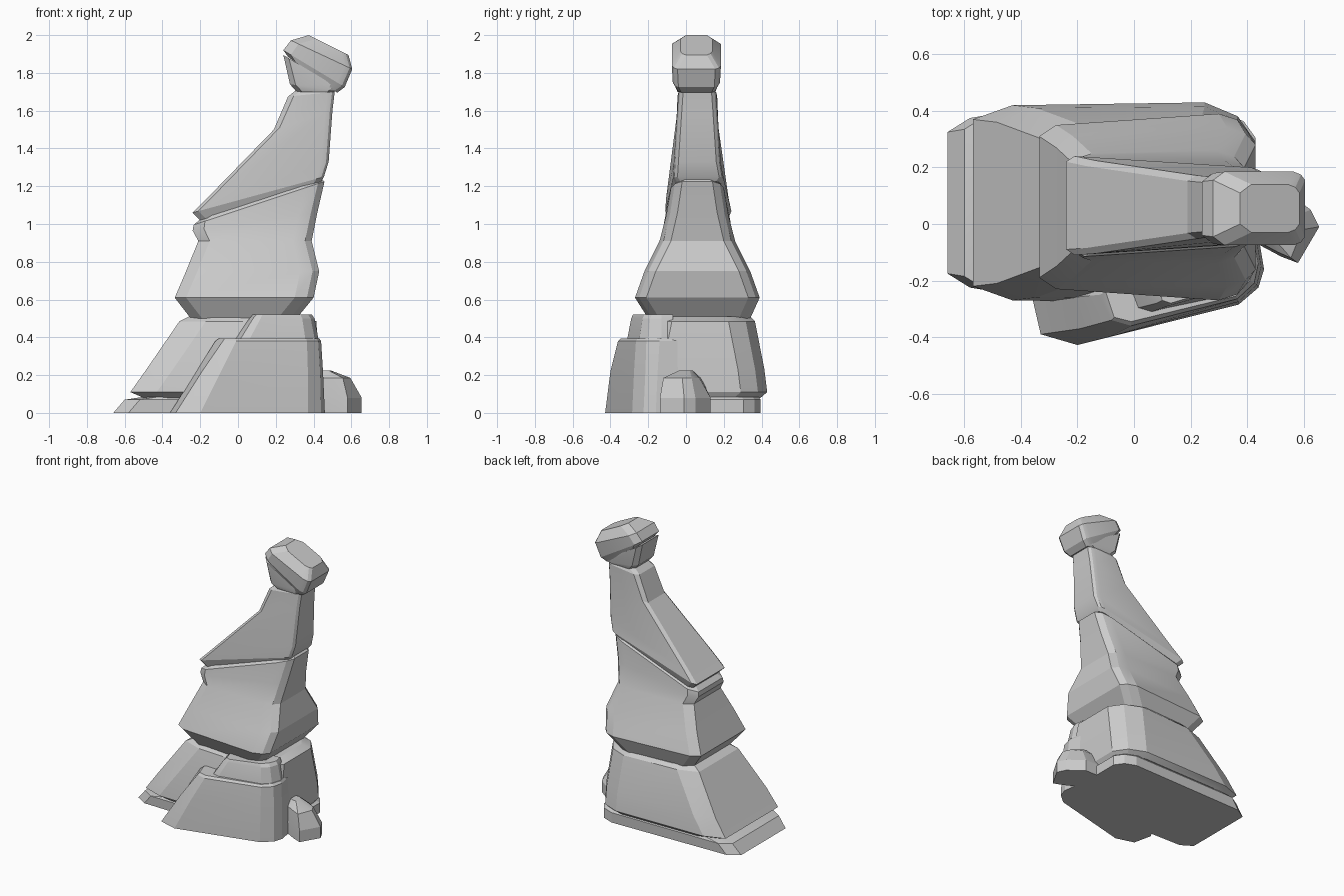
import bpy, bmesh
from math import radians


def skin(name, rings):
    """Bridge equal-length point rings bottom to top and cap both ends."""
    bm = bmesh.new()
    loops = [[bm.verts.new(p) for p in r] for r in rings]
    n = len(loops[0])
    for a, b in zip(loops, loops[1:]):
        for i in range(n):
            j = (i + 1) % n
            bm.faces.new((a[i], a[j], b[j], b[i]))
    bm.faces.new(loops[0][::-1])
    bm.faces.new(loops[-1])
    bmesh.ops.recalc_face_normals(bm, faces=bm.faces)
    me = bpy.data.meshes.new(name)
    bm.to_mesh(me)
    bm.free()
    ob = bpy.data.objects.new(name, me)
    bpy.context.collection.objects.link(ob)
    bpy.ops.object.select_all(action='DESELECT')
    ob.select_set(True)
    bpy.context.view_layer.objects.active = ob
    bpy.ops.object.shade_smooth_by_angle(angle=radians(20))


def ring(lx, lz, rx, rz, hl, hr, cy, cl, cr):
    """Tilted rectangle with cut left corners and rounded right corners.
    hl, hr: half depths; cl, cr: corner cuts (along, across)."""
    w = rx - lx
    half = [(0, hl - cl[1]), (cl[0] / w, hl), (1 - cr[0] / w, hr),
            (1 - cr[0] * .35 / w, hr - cr[1] * .35), (1, hr - cr[1])]
    pts = [(t, -h) for t, h in half] + [(t, h) for t, h in reversed(half)]
    return [(lx + t * w, cy + h, lz + t * (rz - lz)) for t, h in pts]


def strata(name, rows, cy, cl, cr):
    skin(name, [ring(*r[:6], r[6] if len(r) > 6 else cy, cl, cr) for r in rows])


def flat(name, layers):
    """Skin horizontal outlines given as (z, [(x, y), ...])."""
    skin(name, [[(x, y, z) for x, y in pts] for z, pts in layers])


# Foot slab and lower block
strata("foot_slab", [
    (-.66, 0, .43, 0, .30, .32, .075),
    (-.60, .07, .43, .07, .31, .32, .075),
    (-.50, .085, .41, .085, .30, .31, .075)], .075, (.08, .05), (.12, .09))
strata("lower_block", [
    (-.50, .08, .41, .08, .31, .32),
    (-.57, .11, .43, .11, .345, .355),
    (-.485, .23, .43, .23, .335, .34),
    (-.31, .485, .415, .485, .27, .29),
    (-.26, .51, .36, .51, .25, .265)], .075, (.14, .05), (.18, .14))

# Middle block with undercut and slanted top
strata("middle_block", [
    (-.25, .50, .31, .50, .24, .27, .07),
    (-.335, .61, .40, .61, .29, .33, .06),
    (-.275, .75, .43, .75, .25, .28, .06),
    (-.21, .91, .39, .91, .19, .20, .06),
    (-.24, .965, .42, 1.06, .18, .165, .06),
    (-.235, .995, .458, 1.225, .175, .14, .06),
    (-.20, 1.025, .44, 1.24, .155, .12, .06)], .06, (.06, .04), (.10, .06))

# Leaning spire
strata("spire", [
    (-.20, 1.02, .44, 1.225, .16, .12, .065),
    (-.24, 1.06, .455, 1.25, .175, .135, .065),
    (-.17, 1.13, .48, 1.33, .165, .125),
    (.19, 1.50, .50, 1.60, .112, .107),
    (.265, 1.675, .512, 1.70, .105, .10),
    (.31, 1.71, .50, 1.71, .09, .09)], .06, (.03, .02), (.04, .025))

# Capstone in two tilted pieces
strata("capstone_lower", [
    (.31, 1.70, .51, 1.70, .10, .10),
    (.275, 1.74, .53, 1.705, .115, .105),
    (.24, 1.895, .54, 1.715, .12, .115)], .055, (.03, .03), (.04, .03))
strata("capstone_upper", [
    (.265, 1.885, .525, 1.695, .11, .11),
    (.24, 1.92, .565, 1.725, .125, .125),
    (.28, 1.972, .605, 1.82, .13, .13),
    (.375, 2.0, .585, 1.895, .085, .085)], .055, (.04, .03), (.04, .03))

# Front buttress and its upper step
flat("front_buttress", [
    (0, [(-.36, -.26), (-.33, -.39), (-.20, -.428), (.37, -.285), (.44, -.225), (.46, -.16), (.44, -.04), (-.25, -.05)]),
    (.22, [(-.22, -.26), (-.19, -.37), (-.09, -.40), (.37, -.275), (.435, -.215), (.45, -.15), (.43, -.04), (-.12, -.05)]),
    (.38, [(-.12, -.25), (-.08, -.34), (-.01, -.36), (.365, -.265), (.425, -.21), (.44, -.14), (.42, -.04), (-.05, -.05)]),
    (.395, [(-.10, -.24), (-.07, -.33), (-.01, -.345), (.36, -.255), (.41, -.20), (.43, -.14), (.41, -.05), (-.04, -.06)])])
flat("buttress_step", [
    (.37, [(-.03, -.22), (.0, -.30), (.05, -.315), (.36, -.25), (.41, -.20), (.43, -.13), (.41, -.06), (.0, -.06)]),
    (.50, [(.06, -.21), (.08, -.28), (.12, -.29), (.34, -.23), (.385, -.19), (.405, -.13), (.39, -.07), (.07, -.07)]),
    (.522, [(.08, -.20), (.10, -.27), (.13, -.28), (.33, -.22), (.37, -.18), (.39, -.13), (.38, -.07), (.09, -.07)])])

# Small boulder at the side
flat("side_boulder", [
    (0, [(.38, -.04), (.52, -.115), (.58, -.138), (.655, -.01), (.625, .05), (.52, .13), (.40, .13)]),
    (.08, [(.38, -.04), (.52, -.115), (.58, -.138), (.655, -.01), (.625, .05), (.52, .13), (.40, .13)]),
    (.185, [(.38, -.03), (.51, -.10), (.555, -.12), (.595, -.02), (.57, .03), (.50, .07), (.40, .08)]),
    (.225, [(.40, -.01), (.46, -.035), (.48, -.035), (.49, -.01), (.48, .02), (.46, .035), (.41, .035)])])
